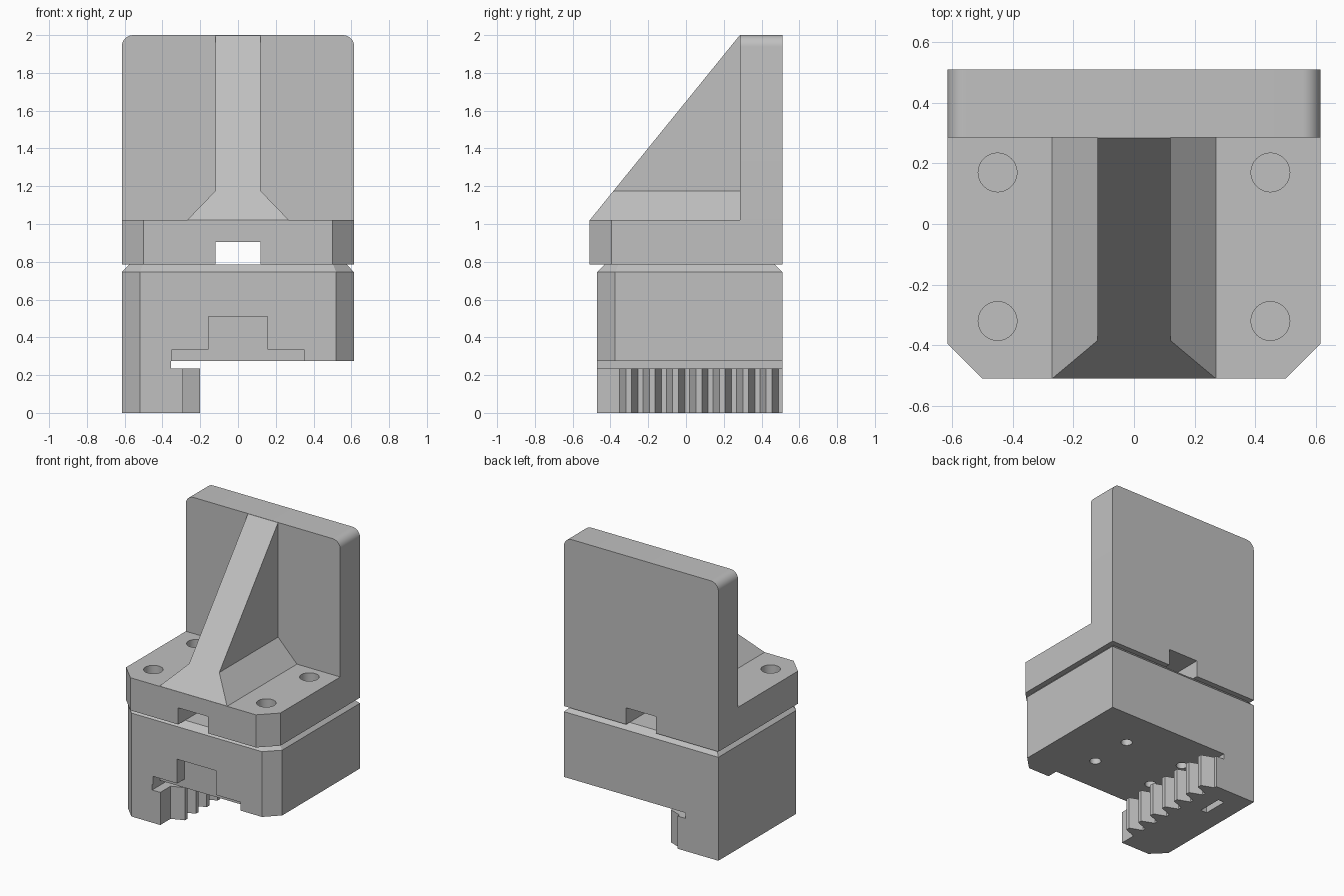
import bpy
import bmesh
import math
from mathutils import Vector

cube = bpy.data.objects.get("Cube")
if cube:
    bpy.data.objects.remove(cube, do_unlink=True)

grey = bpy.data.materials.new("plain_grey")
grey.use_nodes = True
colour = (0.53, 0.53, 0.53, 1)
grey.diffuse_color = colour
grey.node_tree.nodes["Principled BSDF"].inputs["Base Color"].default_value = colour

W, BACK = 0.615, 0.51


def prism(name, points, lo, hi, axis="Z", finish=None):
    """Extrude a 2D outline along z (points are x, y) or along y (points are x, z)."""
    bm = bmesh.new()
    place = (lambda a, b: (a, b, lo)) if axis == "Z" else (lambda a, b: (a, lo, b))
    face = bm.faces.new([bm.verts.new(place(*p)) for p in points])
    moved = bmesh.ops.extrude_face_region(bm, geom=[face])["geom"]
    shift = Vector((0, 0, hi - lo)) if axis == "Z" else Vector((0, hi - lo, 0))
    bmesh.ops.translate(bm, vec=shift, verts=[v for v in moved if isinstance(v, bmesh.types.BMVert)])
    bmesh.ops.recalc_face_normals(bm, faces=bm.faces)
    if finish:
        finish(bm)
    mesh = bpy.data.meshes.new(name)
    bm.to_mesh(mesh)
    bm.free()
    mesh.materials.append(grey)
    obj = bpy.data.objects.new(name, mesh)
    bpy.context.collection.objects.link(obj)
    return obj


def box(name, x0, x1, y0, y1, z0, z1):
    return prism(name, [(x0, y0), (x1, y0), (x1, y1), (x0, y1)], z0, z1)


def cylinder(name, x, y, r, z0, z1, n=32):
    ring = [(x + r * math.cos(math.tau * i / n), y + r * math.sin(math.tau * i / n)) for i in range(n)]
    return prism(name, ring, z0, z1)


def combine(target, tool, operation="DIFFERENCE"):
    """Apply a boolean and discard the tool object."""
    mod = target.modifiers.new("boolean", "BOOLEAN")
    mod.operation, mod.object, mod.solver = operation, tool, "EXACT"
    graph = bpy.context.evaluated_depsgraph_get()
    mesh = bpy.data.meshes.new_from_object(target.evaluated_get(graph))
    target.modifiers.clear()
    target.data = mesh
    bpy.data.objects.remove(tool, do_unlink=True)


def plan(front, cut):
    """Block outline with the two front corners cut off."""
    return [(-W, BACK), (-W, front + cut), (-W + cut, front),
            (W - cut, front), (W, front + cut), (W, BACK)]


# Upper bracket: base plate and back wall with rounded top corners
bracket = prism("upper_bracket", plan(-0.51, 0.115), 0.785, 1.02)
r = 0.06
arc = [(W - r + r * math.cos(a), 2 - r + r * math.sin(a))
       for a in (math.pi / 2 * i / 8 for i in range(9))]
wall = [(W, 0.785)] + arc + [(-x, z) for x, z in reversed(arc)] + [(-W, 0.785)]
combine(bracket, prism("back_wall", wall, 0.285, BACK, "Y"), "UNION")


# Sloping centre rib with a flared foot
def slope_cut(bm):
    cut = bmesh.ops.bisect_plane(bm, geom=bm.verts[:] + bm.edges[:] + bm.faces[:],
                                 plane_co=(0, -0.51, 1.02), plane_no=(0, -0.98, 0.795),
                                 clear_outer=True)
    edges = [e for e in cut["geom_cut"] if isinstance(e, bmesh.types.BMEdge)]
    bmesh.ops.holes_fill(bm, edges=edges)
    bmesh.ops.recalc_face_normals(bm, faces=bm.faces)


half = [(0.27, 0.96), (0.27, 1.02), (0.12, 1.175), (0.12, 1.999)]
rib = half + [(-x, z) for x, z in reversed(half)]
combine(bracket, prism("rib", rib, -0.509, 0.4, "Y", slope_cut), "UNION")

# Key slot and screw holes through the plate
combine(bracket, box("key_slot", -0.12, 0.12, -1, 1, 0.7, 0.905))
for x in (-0.45, 0.45):
    for y in (-0.32, 0.17):
        combine(bracket, cylinder("screw_hole", x, y, 0.064, 0.7, 1.1))


# Lower block with bevelled top rim
def bevel_top(bm):
    rim = [e for e in bm.edges if all(v.co.z > 0.78 for v in e.verts)]
    bmesh.ops.bevel(bm, geom=rim, offset=0.04, segments=1, affect="EDGES", profile=0.5)


block = prism("lower_block", plan(-0.47, 0.095), 0, 0.785, "Z", bevel_top)

# Undercut above the toothed leg
combine(block, box("undercut", -0.355, 1, -1, 1, 0.235, 0.275))

# Row of seven teeth along the inner side of the leg
root, tip, pitch = -0.29, -0.2, 0.1238
teeth = [(1, -1), (root, -1)]
for i in range(7):
    y = -0.352 + i * pitch
    teeth += [(root, y), (tip, y + 0.034), (tip, y + 0.064), (root, y + 0.098)]
teeth += [(root, 1), (1, 1)]
combine(block, prism("tooth_gap", teeth, -0.5, 0.25))

# Stepped recess in the front face
combine(block, box("recess_wide", -0.35, 0.35, -1, -0.39, 0.26, 0.335))
combine(block, box("recess_tall", -0.155, 0.155, -1, -0.39, 0.3, 0.51))

# Holes in the underside and a slot in the foot of the leg
for x in (-0.24, 0.24):
    for y in (-0.115, 0.21):
        combine(block, cylinder("bottom_hole", x, y, 0.038, 0.25, 0.6, 24))
combine(block, box("foot_slot", -0.465, -0.415, 0.2, 0.38, -0.1, 0.15))

# Smooth only the rounded surfaces
for obj in (bracket, block):
    bpy.ops.object.select_all(action="DESELECT")
    obj.select_set(True)
    bpy.context.view_layer.objects.active = obj
    bpy.ops.object.shade_smooth_by_angle(angle=math.radians(25))
